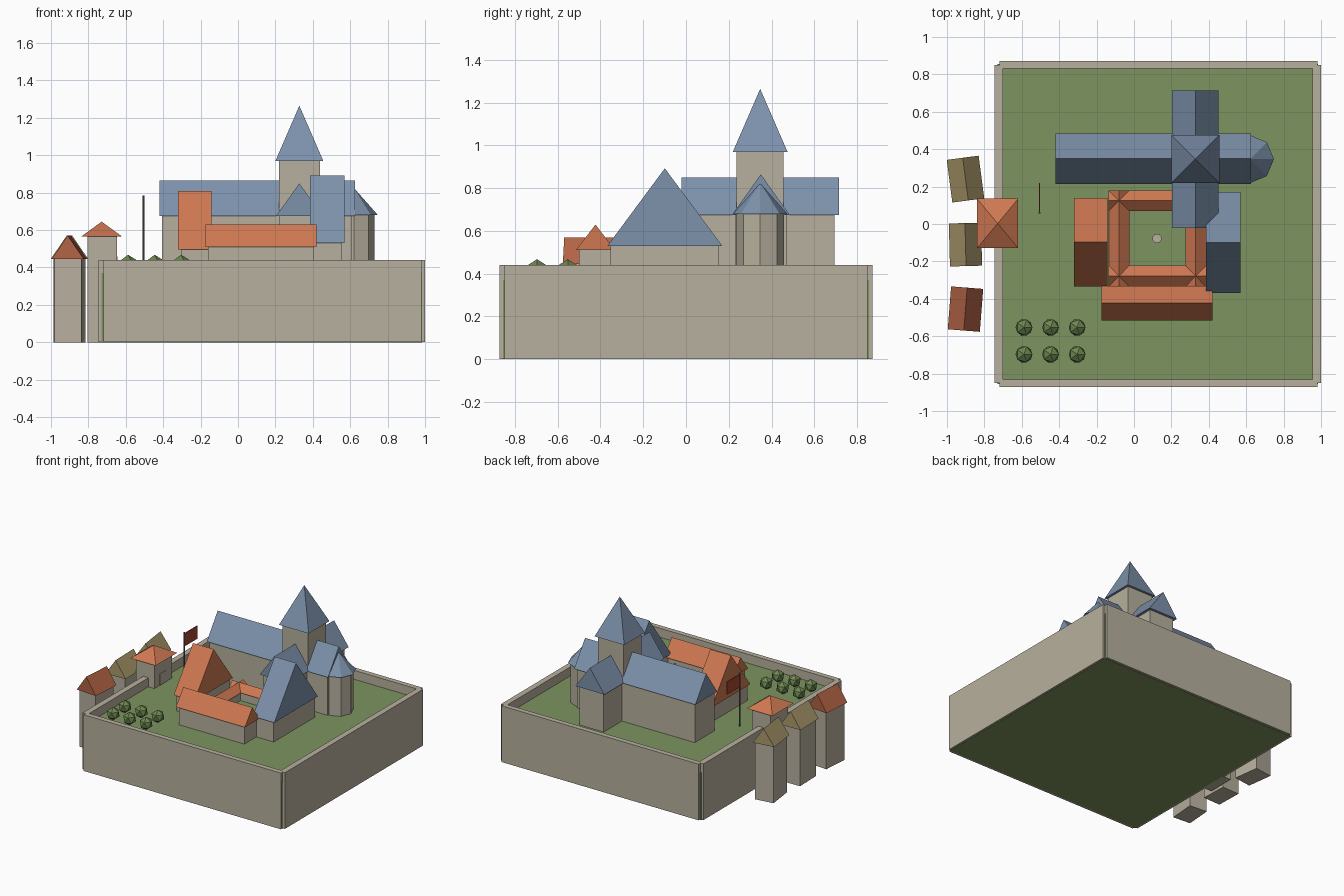
import bpy
import bmesh
import math
from mathutils import Matrix

cube = bpy.data.objects.get("Cube")
if cube:
    bpy.data.objects.remove(cube, do_unlink=True)


def material(name, *srgb):
    lin = [((c + 0.055) / 1.055) ** 2.4 for c in srgb] + [1]
    m = bpy.data.materials.new(name)
    m.use_nodes = True
    m.diffuse_color = lin
    m.node_tree.nodes["Principled BSDF"].inputs["Base Color"].default_value = lin
    return m


STONE = material("stone", 0.72, 0.69, 0.62)
SLATE = material("slate_blue", 0.49, 0.57, 0.67)
TILE = material("orange_tile", 0.81, 0.47, 0.32)
BRICK = material("brick_tile", 0.70, 0.39, 0.27)
THATCH = material("straw_thatch", 0.67, 0.60, 0.42)
GRASS = material("grass", 0.49, 0.58, 0.37)
LEAF = material("leaf", 0.43, 0.53, 0.32)
METAL = material("dark_grey", 0.38, 0.37, 0.35)
FLAG = material("flag_red", 0.66, 0.27, 0.19)


def add_object(name, bm, mat, loc=(0, 0, 0), turn=0):
    bmesh.ops.recalc_face_normals(bm, faces=bm.faces)
    mesh = bpy.data.meshes.new(name)
    bm.to_mesh(mesh)
    bm.free()
    mesh.materials.append(mat)
    ob = bpy.data.objects.new(name, mesh)
    ob.location = loc
    ob.rotation_euler.z = math.radians(turn)
    bpy.context.collection.objects.link(ob)
    return ob


def box(name, x, y, z, mat=STONE, turn=0):
    """Box from (low, high) ranges on each axis."""
    bm = bmesh.new()
    size = [b - a for a, b in (x, y, z)]
    bmesh.ops.create_cube(bm, size=1, matrix=Matrix.Diagonal((*size, 1)))
    return add_object(name, bm, mat, [(a + b) / 2 for a, b in (x, y, z)], turn)


def gable(name, x, y, z, mat, along="x", turn=0):
    """Solid gable roof with its ridge along one axis."""
    hx, hy, h = (x[1] - x[0]) / 2, (y[1] - y[0]) / 2, z[1] - z[0]
    bm = bmesh.new()
    ends = []
    for s in (-1, 1):
        if along == "x":
            pts = [(s * hx, -hy, 0), (s * hx, hy, 0), (s * hx, 0, h)]
        else:
            pts = [(-hx, s * hy, 0), (hx, s * hy, 0), (0, s * hy, h)]
        ends.append([bm.verts.new(p) for p in pts])
    a, b = ends
    bm.faces.new(a)
    bm.faces.new(b)
    for i in range(3):
        j = (i + 1) % 3
        bm.faces.new((a[i], a[j], b[j], b[i]))
    return add_object(name, bm, mat, ((x[0] + x[1]) / 2, (y[0] + y[1]) / 2, z[0]), turn)


def cone(name, sides, r1, r2, x, y, z, mat, turn=0):
    bm = bmesh.new()
    bmesh.ops.create_cone(bm, cap_ends=True, segments=sides, radius1=r1, radius2=r2,
                          depth=z[1] - z[0])
    return add_object(name, bm, mat, (x, y, (z[0] + z[1]) / 2), turn)


def pyramid(name, x, y, z, mat):
    r = (x[1] - x[0]) / math.sqrt(2)
    ob = cone(name, 4, r, 0, (x[0] + x[1]) / 2, (y[0] + y[1]) / 2, z, mat, 45)
    return ob


def building(name, x, y, z, mat, along="x", over=0.015, base=0.3, turn=0):
    """Stone body plus an overhanging gable roof; x and y are the roof's extents."""
    box(name + "_walls", (x[0] + over, x[1] - over), (y[0] + over, y[1] - over),
        (base, z[0]), STONE, turn)
    gable(name + "_roof", x, y, z, mat, along, turn)


GROUND = 0.37

# Raised ground and enclosing walls
box("ground", (-0.73, 0.985), (-0.855, 0.855), (0, GROUND), GRASS)
for side, s in (("front", -1), ("back", 1)):
    box(side + "_wall", (-0.72, 0.98), sorted((s * 0.832, s * 0.872)), (0.002, 0.44))
box("right_wall", (-0.745, -0.70), (-0.85, 0.85), (0.002, 0.44))
box("left_wall", (0.955, 1.0), (-0.85, 0.85), (0.002, 0.44))

# Church nave, transept, tower and apse
building("nave", (-0.42, 0.625), (0.215, 0.485), (0.675, 0.865), SLATE)
building("transept", (0.203, 0.453), (-0.022, 0.715), (0.675, 0.85), SLATE, "y", 0.02)
box("tower_walls", (0.218, 0.438), (0.237, 0.457), (0.3, 0.97))
pyramid("tower_spire", (0.2, 0.456), (0.219, 0.475), (0.97, 1.265), SLATE)
cone("apse_walls", 8, 0.11, 0.11, 0.62, 0.347, (0.3, 0.68), STONE)
cone("apse_roof", 8, 0.128, 0, 0.62, 0.347, (0.68, 0.825), SLATE)

# Three halls around the court
building("east_hall", (0.385, 0.57), (-0.368, 0.17), (0.53, 0.893), SLATE)
building("west_hall", (-0.32, -0.142), (-0.335, 0.14), (0.495, 0.81), TILE)
building("south_hall", (-0.175, 0.42), (-0.515, -0.332), (0.51, 0.63), TILE)

# Cloister: four crossing wings around an open garden with a well
wing_x, wing_y, wing_z = (-0.135, 0.385), (-0.335, 0.18), (0.435, 0.485)
for name, lo, hi in (("south", -0.335, -0.222), ("north", 0.07, 0.18)):
    building("cloister_" + name, wing_x, (lo, hi), wing_z, TILE, "x", 0.01)
for name, lo, hi in (("west", -0.135, -0.025), ("east", 0.275, 0.385)):
    building("cloister_" + name, (lo, hi), wing_y, wing_z, TILE, "y", 0.01)
cone("well", 10, 0.025, 0.025, 0.123, -0.077, (0.36, 0.4), STONE)

# Gatehouse over the wall, with a door on each side
box("gatehouse_walls", (-0.805, -0.648), (-0.105, 0.11), (0, 0.565))
bm = bmesh.new()
base = [bm.verts.new((i * 0.11, j * 0.132, 0))
        for i, j in ((-1, -1), (1, -1), (1, 1), (-1, 1))]
tip = bm.verts.new((0, 0, 0.08))
bm.faces.new(base)
for i in range(4):
    bm.faces.new((base[i], base[(i + 1) % 4], tip))
add_object("gatehouse_roof", bm, TILE, (-0.729, 0.003, 0.565))
box("gatehouse_inner_door", (-0.648, -0.645), (-0.04, 0.045), (GROUND, 0.46), STONE)

# Village houses outside the wall
for name, y, turn, mat in (("back", 0.24, 7.5, THATCH), ("middle", -0.11, 1.5, THATCH),
                           ("front", -0.455, -4.5, BRICK)):
    building("village_house_" + name, (-0.987, -0.815), (y - 0.115, y + 0.115),
             (0.445, 0.57), mat, "y", 0.013, 0, turn)

# Orchard of small round trees
for row, y in enumerate((-0.553, -0.697)):
    for col, x in enumerate((-0.588, -0.446, -0.304)):
        bm = bmesh.new()
        bmesh.ops.create_icosphere(bm, subdivisions=1, radius=0.05)
        add_object(f"tree_{row}_{col}", bm, LEAF, (x, y, 0.418))

# Flagpole and banner
cone("flagpole", 8, 0.006, 0.006, -0.505, 0.06, (GROUND, 0.785), METAL)
box("flag", (-0.508, -0.502), (0.062, 0.22), (0.675, 0.775), FLAG)
